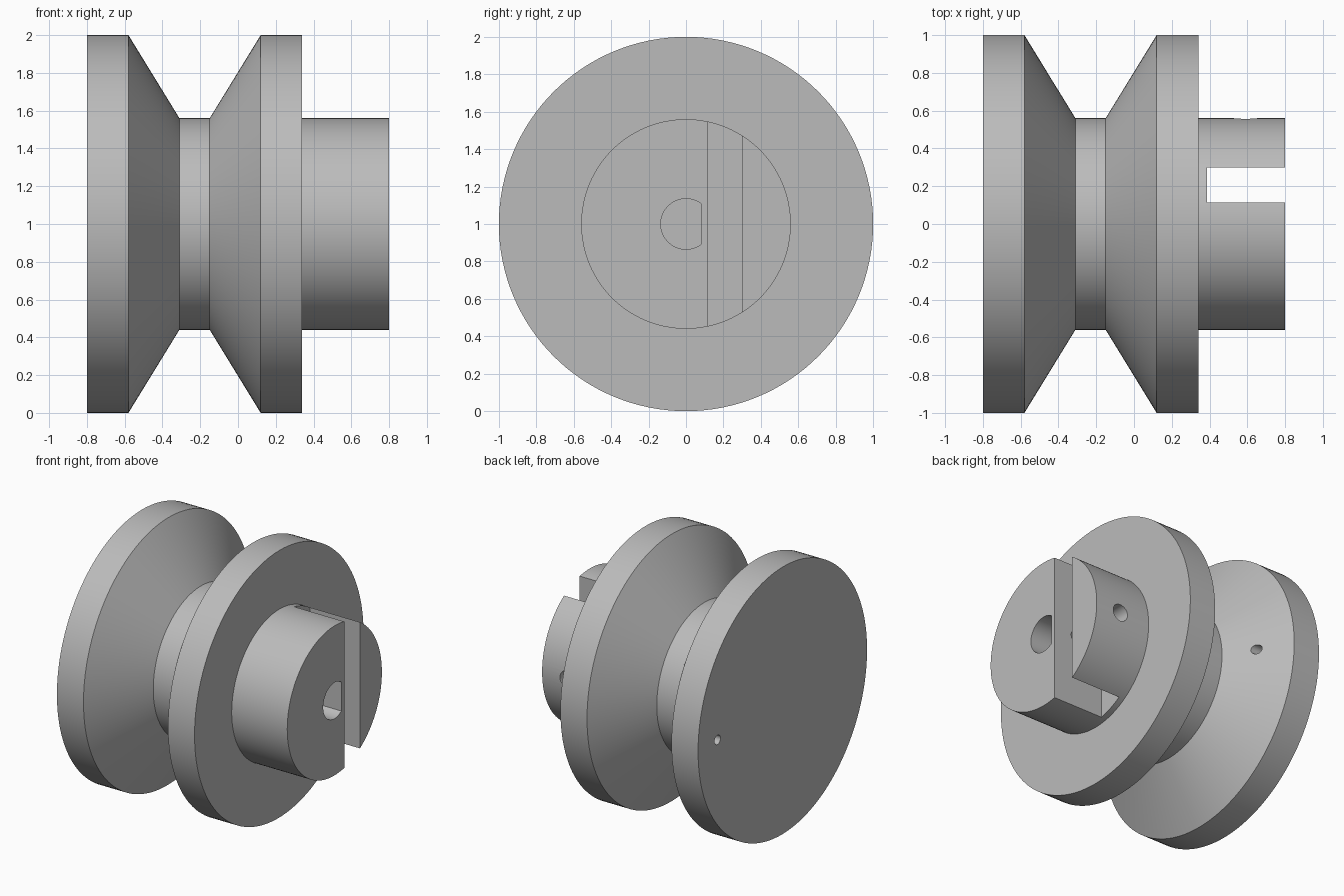
import bpy, bmesh, math
from mathutils import Matrix, Vector

cube = bpy.data.objects.get("Cube")
if cube:
    bpy.data.objects.remove(cube, do_unlink=True)

CENTRE = Vector((0, 0, 1))

grey = bpy.data.materials.new("plain grey")
grey.use_nodes = True
grey.diffuse_color = (0.5, 0.5, 0.5, 1)
grey.node_tree.nodes["Principled BSDF"].inputs["Base Color"].default_value = (0.5, 0.5, 0.5, 1)


def make_object(name, bm):
    bmesh.ops.recalc_face_normals(bm, faces=bm.faces)
    mesh = bpy.data.meshes.new(name)
    bm.to_mesh(mesh)
    bm.free()
    mesh.materials.append(grey)
    obj = bpy.data.objects.new(name, mesh)
    bpy.context.collection.objects.link(obj)
    return obj


def lathe(name, profile, sides=128):
    """Solid of revolution about the x axis from (x, radius) points."""
    bm = bmesh.new()
    rings = []
    for x, r in profile:
        ring = []
        for i in range(sides):
            a = 2 * math.pi * i / sides
            ring.append(bm.verts.new(CENTRE + Vector((x, r * math.cos(a), r * math.sin(a)))))
        rings.append(ring)
    for a, b in zip(rings, rings[1:]):
        for i in range(sides):
            j = (i + 1) % sides
            bm.faces.new((a[i], a[j], b[j], b[i]))
    bm.faces.new(rings[0])
    bm.faces.new(rings[-1])
    return make_object(name, bm)


def rod(name, start, end, radius, sides=40):
    """Cylinder between two points measured from the axle centre."""
    start, end = Vector(start), Vector(end)
    axis = end - start
    turn = axis.to_track_quat('Z', 'Y').to_matrix().to_4x4()
    bm = bmesh.new()
    bmesh.ops.create_cone(bm, cap_ends=True, segments=sides, radius1=radius, radius2=radius,
                          depth=axis.length,
                          matrix=Matrix.Translation(CENTRE + (start + end) / 2) @ turn)
    return make_object(name, bm)


def box(name, low, high):
    low, high = Vector(low), Vector(high)
    bm = bmesh.new()
    bmesh.ops.create_cube(bm, size=1, matrix=Matrix.Translation(CENTRE + (low + high) / 2)
                          @ Matrix.Diagonal((*(high - low), 1)))
    return make_object(name, bm)


def d_bore(name, x0, x1, radius, flat):
    """Round shaft bore with one flat side towards +y."""
    half = math.acos(flat / radius)
    steps = 48
    bm = bmesh.new()
    ring = []
    for i in range(steps + 1):
        a = half + (2 * math.pi - 2 * half) * i / steps
        ring.append(bm.verts.new(CENTRE + Vector((x0, radius * math.cos(a), radius * math.sin(a)))))
    face = bm.faces.new(ring)
    grown = bmesh.ops.extrude_face_region(bm, geom=[face], use_keep_orig=True)
    moved = [v for v in grown["geom"] if isinstance(v, bmesh.types.BMVert)]
    bmesh.ops.translate(bm, verts=moved, vec=(x1 - x0, 0, 0))
    return make_object(name, bm)


def cut(target, cutter):
    cutter.hide_render = True
    mod = target.modifiers.new("cut", 'BOOLEAN')
    mod.operation = 'DIFFERENCE'
    mod.solver = 'EXACT'
    mod.object = cutter
    bpy.context.view_layer.objects.active = target
    bpy.ops.object.modifier_apply(modifier=mod.name)
    bpy.data.objects.remove(cutter, do_unlink=True)


# Two flanges, V groove, neck and hub as one turned body
pulley = lathe("pulley_body", [
    (-0.80, 1.0), (-0.58, 1.0), (-0.31, 0.56), (-0.15, 0.56),
    (0.12, 1.0), (0.34, 1.0), (0.34, 0.56), (0.80, 0.56)])

# Shaft bore, nut slot, set screw hole and cord hole
cut(pulley, d_bore("shaft_bore", 0.0, 0.9, 0.135, 0.08))
cut(pulley, box("nut_slot", (0.385, 0.115, -0.8), (0.9, 0.30, 0.8)))
cut(pulley, rod("set_screw_hole", (0.59, 0.0, 0), (0.59, 0.8, 0), 0.063))
cut(pulley, rod("cord_hole", (-0.9, 0.77, 0), (-0.2, 0.77, 0), 0.035))

# Smooth round surfaces with crisp edges
bpy.ops.object.select_all(action='DESELECT')
pulley.select_set(True)
bpy.context.view_layer.objects.active = pulley
bpy.ops.object.shade_smooth_by_angle(angle=math.radians(30))
